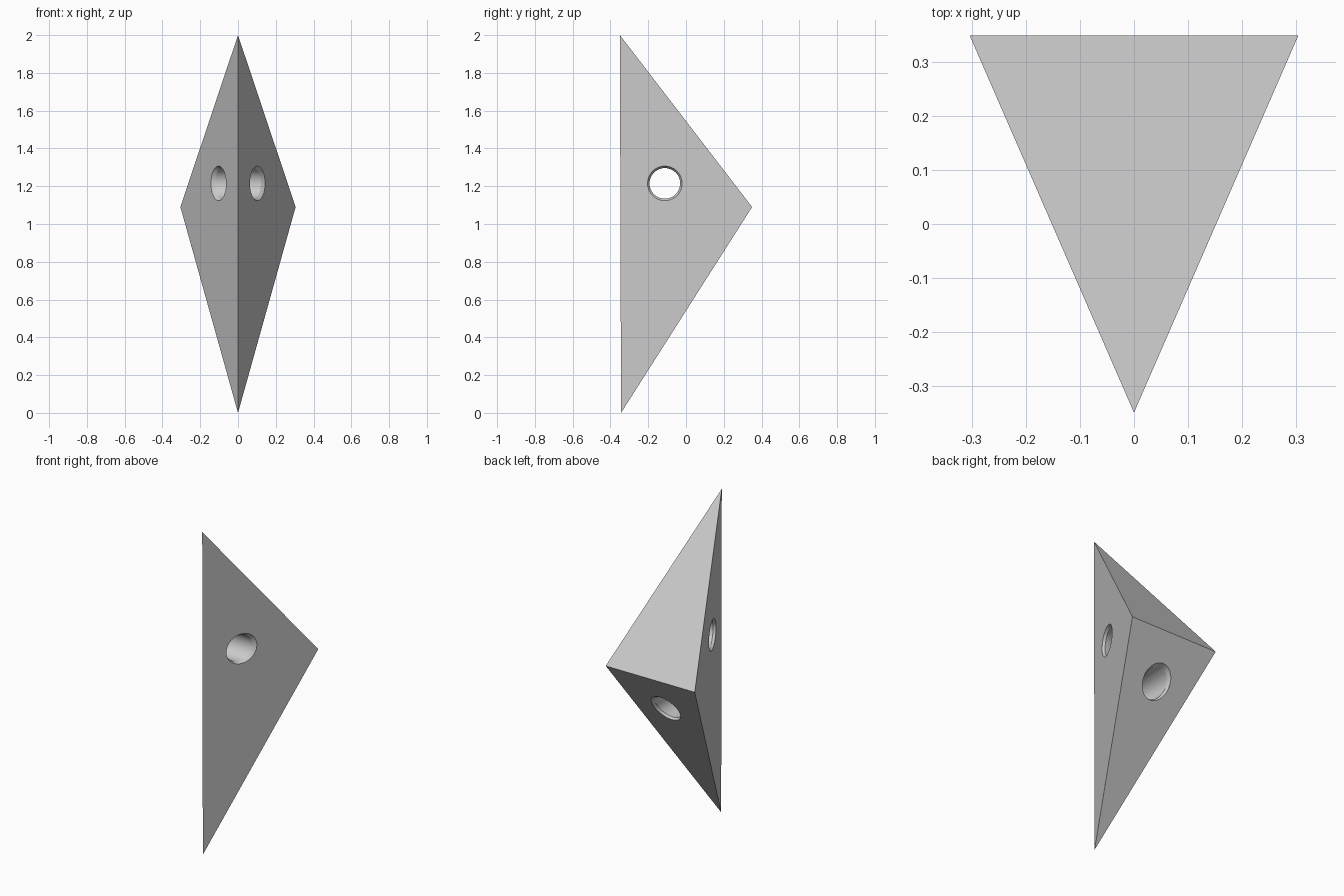
import bpy, bmesh, math

cube = bpy.data.objects.get("Cube")
if cube:
    bpy.data.objects.remove(cube, do_unlink=True)

FRONT, BACK, HALF, MID = -0.35, 0.35, 0.305, 1.09
RIM, BORE, LIP = 0.092, 0.081, 0.018

grey = bpy.data.materials.new("plain grey")
grey.use_nodes = True
colour = (0.6, 0.6, 0.6, 1)
grey.diffuse_color = colour
grey.node_tree.nodes["Principled BSDF"].inputs["Base Color"].default_value = colour


def to_object(bm, name):
    bmesh.ops.recalc_face_normals(bm, faces=bm.faces)
    mesh = bpy.data.meshes.new(name)
    bm.to_mesh(mesh)
    bm.free()
    mesh.materials.append(grey)
    obj = bpy.data.objects.new(name, mesh)
    bpy.context.collection.objects.link(obj)
    return obj


def bore_cutter(name, sections, place, sides=48):
    """Loft circles; place(u, v, section) gives each point."""
    bm = bmesh.new()
    rings = []
    for radius, *where in sections:
        angles = [2 * math.pi * i / sides for i in range(sides)]
        rings.append([bm.verts.new(place(radius * math.cos(a), radius * math.sin(a), where))
                      for a in angles])
    for a, b in zip(rings, rings[1:]):
        for i in range(sides):
            j = (i + 1) % sides
            bm.faces.new((a[i], a[j], b[j], b[i]))
    bm.faces.new(rings[0])
    bm.faces.new(rings[-1])
    obj = to_object(bm, name)
    obj.hide_render = True
    obj.hide_viewport = True
    return obj


# four-cornered body
bm = bmesh.new()
corners = [bm.verts.new(p) for p in ((0, FRONT, 2), (0, FRONT + 0.006, 0),
                                     (HALF, BACK, MID), (-HALF, BACK, MID))]
for skip in range(4):
    bm.faces.new([v for k, v in enumerate(corners) if k != skip])
body = to_object(bm, "body")

# bore through both sides, its rims following the slanted faces
side_slope = HALF / (BACK - FRONT)


def side_point(u, v, where):
    sign, offset = where
    y = -0.112 + u
    return (sign * (side_slope * (y - FRONT) + offset), y, 1.215 + v)


half = [(RIM, 0.06), (RIM, 0), (BORE, -LIP)]
sections = [(r, 1, o) for r, o in half] + [(r, -1, o) for r, o in reversed(half)]
side_cutter = bore_cutter("side_bore_cutter", sections, side_point)

# blind bore into the lower back face
back_slope = (BACK - FRONT) / MID


def back_point(u, v, where):
    z = 0.85 + v
    return (u, FRONT + back_slope * z + where[0], z)


back_cutter = bore_cutter("back_bore_cutter",
                          [(RIM, 0.06), (RIM, 0), (BORE, -LIP), (BORE, -0.28)], back_point)

for cutter in (side_cutter, back_cutter):
    cut = body.modifiers.new(cutter.name, 'BOOLEAN')
    cut.operation = 'DIFFERENCE'
    cut.solver = 'EXACT'
    cut.object = cutter

# apply the cuts, then smooth the bore walls
bpy.context.view_layer.update()
graph = bpy.context.evaluated_depsgraph_get()
mesh = bpy.data.meshes.new_from_object(body.evaluated_get(graph))
body.modifiers.clear()
body.data = mesh
for cutter in (side_cutter, back_cutter):
    bpy.data.objects.remove(cutter, do_unlink=True)
bpy.ops.object.select_all(action='DESELECT')
body.select_set(True)
bpy.context.view_layer.objects.active = body
bpy.ops.object.shade_smooth_by_angle(angle=math.radians(25))
